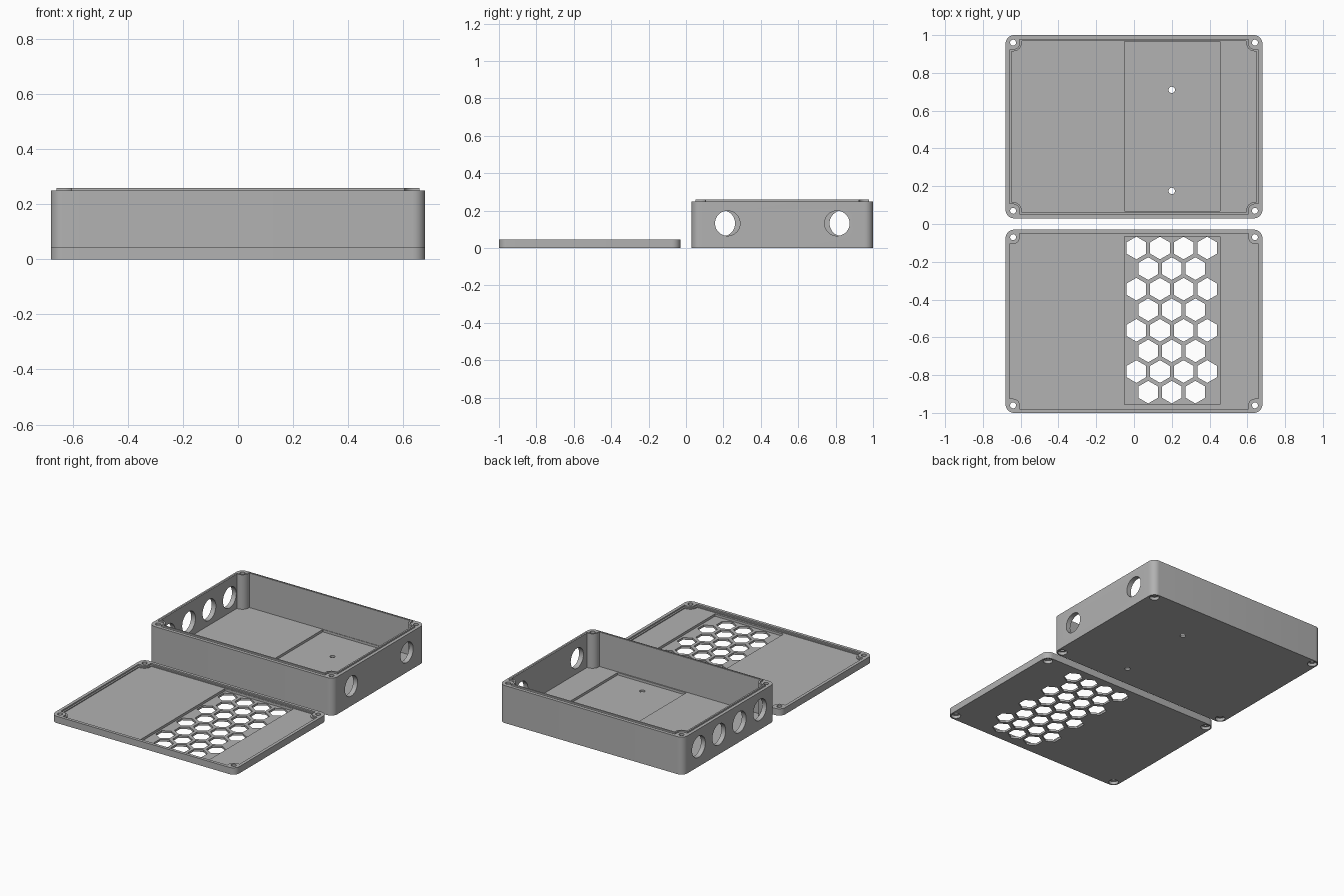
import bpy, bmesh, math

if "Cube" in bpy.data.objects:
    bpy.data.objects.remove(bpy.data.objects["Cube"])

HX, HY = 0.68, 0.485          # half size of each shell
CY = 0.515                    # distance of shell centres from y = 0
SX, SY = 0.64, 0.445          # screw positions

grey = bpy.data.materials.new("grey plastic")
grey.diffuse_color = (0.445, 0.445, 0.445, 1)
grey.use_nodes = True
grey.node_tree.nodes["Principled BSDF"].inputs["Base Color"].default_value = grey.diffuse_color


def prism(name, outline, z0, z1):
    """Solid from a closed outline between two heights."""
    bm = bmesh.new()
    base = bm.faces.new([bm.verts.new((x, y, z0)) for x, y in outline])
    top = bmesh.ops.extrude_face_region(bm, geom=[base])["geom"]
    bmesh.ops.translate(bm, vec=(0, 0, z1 - z0),
                        verts=[v for v in top if isinstance(v, bmesh.types.BMVert)])
    bmesh.ops.recalc_face_normals(bm, faces=bm.faces)
    me = bpy.data.meshes.new(name)
    bm.to_mesh(me)
    bm.free()
    ob = bpy.data.objects.new(name, me)
    bpy.context.collection.objects.link(ob)
    me.materials.append(grey)
    return ob


def ngon(x, y, r, n, start=0.0):
    return [(x + r * math.cos(start + 2 * math.pi * i / n),
             y + r * math.sin(start + 2 * math.pi * i / n)) for i in range(n)]


def rect(x0, x1, y0, y1):
    return [(x0, y0), (x1, y0), (x1, y1), (x0, y1)]


def four_corners(corner):
    """Mirror one +x +y corner path (counter-clockwise) into a full outline."""
    pts = []
    for sx, sy in ((1, 1), (-1, 1), (-1, -1), (1, -1)):
        path = corner if sx * sy > 0 else corner[::-1]
        pts += [(sx * x, sy * y) for x, y in path]
    return pts


def rounded(cy, r=0.045, n=8):
    arc = [(HX - r + r * math.cos(a), HY - r + r * math.sin(a))
           for a in (math.pi / 2 * i / n for i in range(n + 1))]
    return [(x, y + cy) for x, y in four_corners(arc)]


def notched(cy, inset, r, n=8):
    """Inner outline stepping around the rounded screw posts."""
    arc = [(SX + r * math.cos(a), SY + r * math.sin(a))
           for a in (1.5 * math.pi - math.pi / 2 * i / n for i in range(n + 1))]
    corner = [(HX - inset, SY - r)] + arc + [(SX - r, HY - inset)]
    return [(x, y + cy) for x, y in four_corners(corner)]


def boolean(ob, tool, op="DIFFERENCE"):
    mod = ob.modifiers.new("cut", "BOOLEAN")
    mod.operation, mod.solver, mod.object = op, "EXACT", tool
    bpy.context.view_layer.objects.active = ob
    bpy.ops.object.modifier_apply(modifier=mod.name)
    bpy.data.objects.remove(tool)


def cut(ob, outline, z0, z1):
    boolean(ob, prism("cutter", outline, z0, z1))


def screw_holes(ob, cy):
    for sx in (-1, 1):
        for sy in (-1, 1):
            cut(ob, ngon(sx * SX, cy + sy * SY, 0.016, 20), -0.1, 0.4)
            cut(ob, ngon(sx * SX, cy + sy * SY, 0.03, 24), -0.1, 0.02)


def side_hole(ob, x, y, r):
    tool = prism("cutter", ngon(0, 0, r, 40), -0.05, 0.05)
    tool.rotation_euler = (0, math.pi / 2, 0)
    tool.location = (x, y, 0.132)
    bpy.context.view_layer.update()
    boolean(ob, tool)


def finish(ob):
    bpy.ops.object.select_all(action="DESELECT")
    ob.select_set(True)
    bpy.context.view_layer.objects.active = ob
    bpy.ops.object.shade_smooth_by_angle(angle=math.radians(30))


# Case bottom: shell, raised lip, cavity, recessed floor panel
case = prism("case_bottom", rounded(CY), 0, 0.25)
boolean(case, prism("lip", notched(CY, 0.021, 0.035), 0.1, 0.26), "UNION")
cut(case, notched(CY, 0.032, 0.046), 0.03, 0.4)
cut(case, rect(-0.05, 0.455, 0.07, 0.965), 0.014, 0.05)
screw_holes(case, CY)
# Mounting holes in the floor
for y in (0.175, 0.71):
    cut(case, ngon(0.2, y, 0.017, 20), -0.1, 0.1)
# Cable holes: two on the right wall, four on the left wall
for d in (-0.293, 0.293):
    side_hole(case, HX, CY + d, 0.067)
for k in (-1.5, -0.5, 0.5, 1.5):
    side_hole(case, -HX, CY + k * 0.215, 0.07)
finish(case)

# Lid: shallow tray with a rebate for the lip and a vented panel
lid = prism("lid", rounded(-CY), 0, 0.045)
cut(lid, notched(-CY, 0.021, 0.035), 0.036, 0.1)
cut(lid, notched(-CY, 0.032, 0.046), 0.03, 0.1)
cut(lid, rect(-0.05, 0.455, -0.955, -0.065), 0.014, 0.05)
screw_holes(lid, -CY)
# Honeycomb vents
for row in range(8):
    odd = row % 2
    for col in range(4 - odd):
        x = 0.0125 + 0.125 * (col + odd / 2)
        cut(lid, ngon(x, -0.127 - 0.109 * row, 0.06, 6, math.pi / 6), -0.1, 0.1)
finish(lid)
